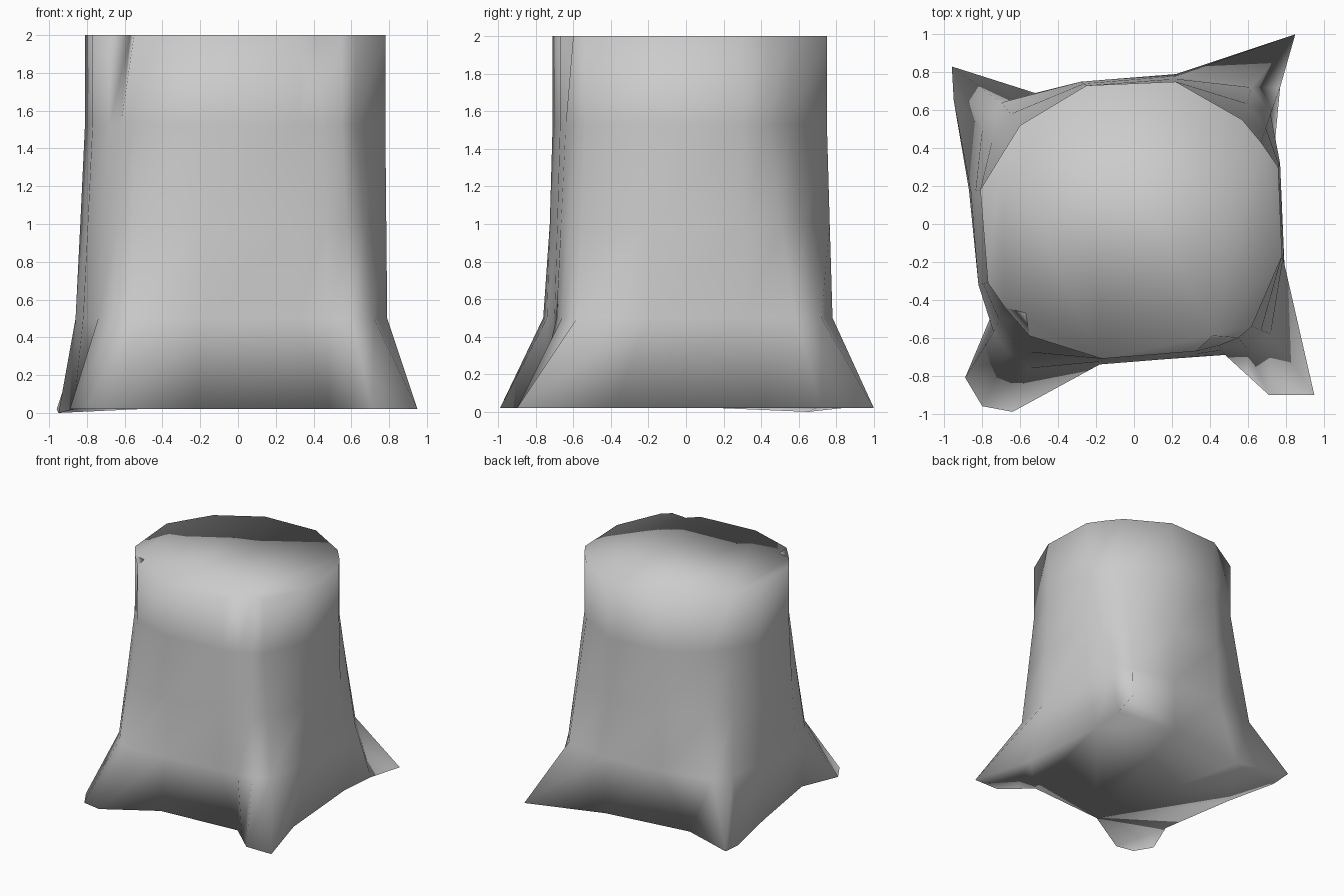
import bpy
import bmesh
from mathutils import Vector

default_cube = bpy.data.objects.get("Cube")
if default_cube:
    bpy.data.objects.remove(default_cube, do_unlink=True)

# Weathered grey wood
wood = bpy.data.materials.new("grey_wood")
wood.use_nodes = True
wood_colour = (0.6, 0.6, 0.6, 1)
wood.diffuse_color = wood_colour
wood.node_tree.nodes["Principled BSDF"].inputs["Base Color"].default_value = wood_colour

# Outlines counterclockwise from the front: ground, above the roots, rim
ground = [(-.22, -.74), (.48, -.69), (.6, -.8), (.71, -.9), (.95, -.9), (.8, -.38),
          (.74, .4), (.77, .72), (.85, 1), (.22, .79), (-.52, .69), (-.96, .83),
          (-.95, .65), (-.87, .18), (-.76, -.5), (-.89, -.81), (-.8, -.96), (-.64, -.99)]
waist = [(-.18, -.74), (.32, -.7), (.48, -.69), (.6, -.66), (.72, -.58), (.79, -.2),
         (.77, .32), (.72, .58), (.62, .72), (.22, .78), (-.28, .75), (-.7, .64),
         (-.8, .5), (-.86, .17), (-.82, -.32), (-.74, -.57), (-.66, -.68), (-.55, -.76)]
rim = [(-.17, -.71), (.33, -.67), (.45, -.64), (.55, -.6), (.62, -.54), (.78, -.17),
       (.76, .3), (.67, .43), (.57, .55), (.22, .75), (-.25, .73), (-.6, .52),
       (-.7, .36), (-.81, .18), (-.77, -.31), (-.68, -.44), (-.62, -.51), (-.55, -.59)]
crack_columns = (2, 16)
sagging_root = 12


def blend(first, second, amount):
    return [Vector(a).lerp(Vector(b), amount) for a, b in zip(first, second)]


def cracked(outline, depth):
    return [Vector(p) * (1 - depth) if i in crack_columns else Vector(p)
            for i, p in enumerate(outline)]


def add_ring(bm, outline, height):
    return [bm.verts.new((p[0], p[1], height)) for p in outline]


# Trunk with flared roots, split rim and closed ends
bm = bmesh.new()
rings = [add_ring(bm, outline, height) for outline, height in (
    (ground, 0.02),
    (waist, 0.5),
    (blend(waist, rim, 0.5), 1.0),
    (rim, 1.53),
    (cracked(rim, 0.08), 2.0),
)]
rings[0][sagging_root].co.z = 0

count = len(ground)
for lower, upper in zip(rings, rings[1:]):
    for i in range(count):
        j = (i + 1) % count
        bm.faces.new((lower[i], lower[j], upper[j], upper[i]))
caps = [bm.faces.new(rings[-1]), bm.faces.new(list(reversed(rings[0])))]
bmesh.ops.triangulate(bm, faces=caps)
bmesh.ops.recalc_face_normals(bm, faces=bm.faces)
for face in bm.faces:
    face.smooth = True

mesh = bpy.data.meshes.new("tree_stump")
bm.to_mesh(mesh)
bm.free()
mesh.materials.append(wood)
stump = bpy.data.objects.new("tree_stump", mesh)
bpy.context.collection.objects.link(stump)
